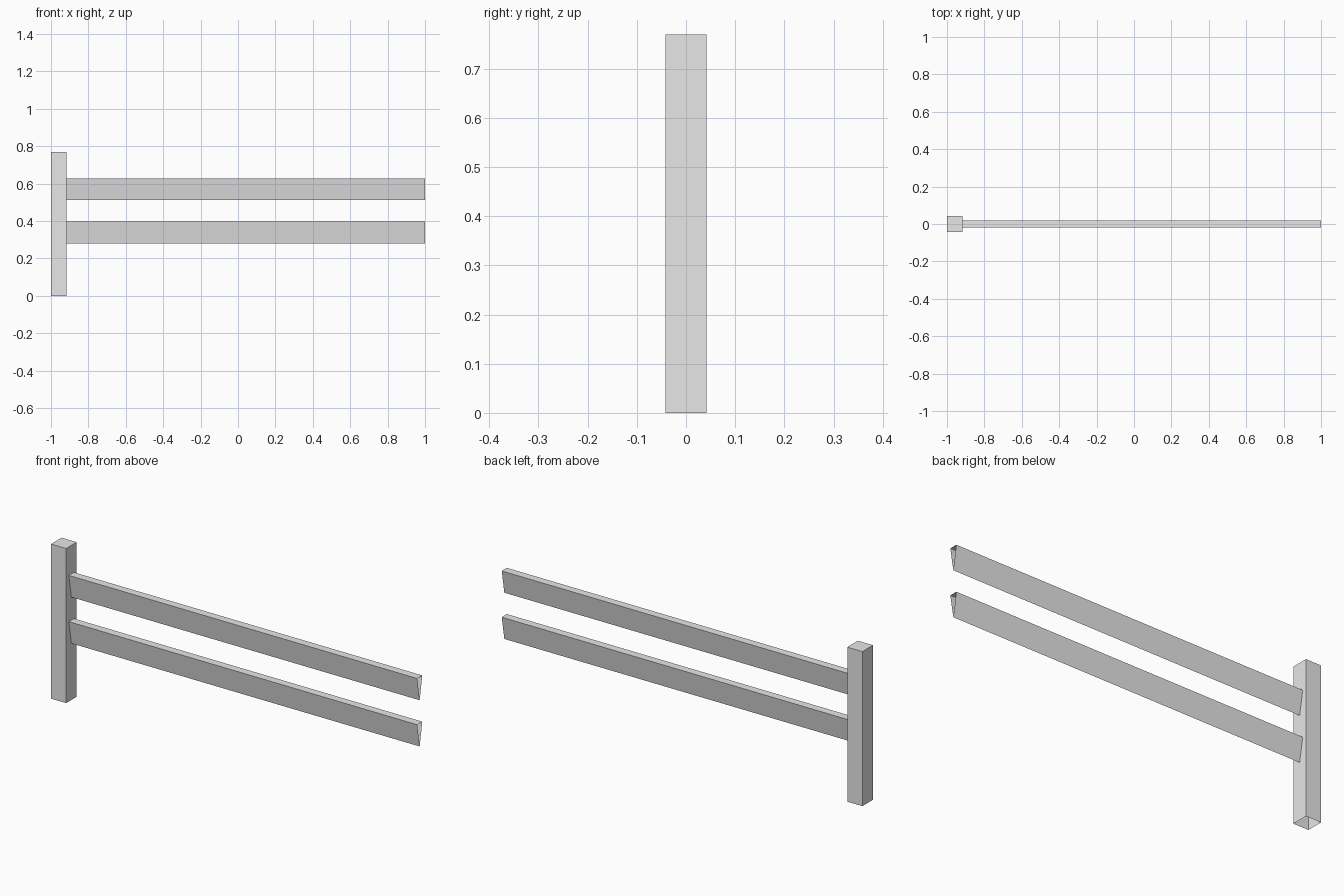
import bpy

# Remove the default cube
cube = bpy.data.objects.get("Cube")
if cube:
    bpy.data.objects.remove(cube, do_unlink=True)

# Single grey material
grey = bpy.data.materials.new("plain_grey")
grey.use_nodes = True
colour = (0.8, 0.8, 0.8, 1.0)
grey.diffuse_color = colour
grey.node_tree.nodes["Principled BSDF"].inputs["Base Color"].default_value = colour


def extrude_profile(name, start, end, caps):
    """Join two matching outlines with side faces; caps lists the closed ends."""
    n = len(start)
    faces = [(i, (i + 1) % n, n + (i + 1) % n, n + i) for i in range(n)]
    if "start" in caps:
        faces.append(tuple(reversed(range(n))))
    if "end" in caps:
        faces.append(tuple(range(n, 2 * n)))
    mesh = bpy.data.meshes.new(name)
    mesh.from_pydata(start + end, [], faces)
    mesh.materials.append(grey)
    obj = bpy.data.objects.new(name, mesh)
    bpy.context.collection.objects.link(obj)
    return obj


POST_LEFT, POST_RIGHT, RAIL_END = -1.0, -0.917, 1.0
POST_HEIGHT = 0.769
half = (POST_RIGHT - POST_LEFT) / 2

# Square post, open underneath
corners = [(POST_LEFT, -half), (POST_RIGHT, -half), (POST_RIGHT, half), (POST_LEFT, half)]
extrude_profile("post",
                [(x, y, 0) for x, y in corners],
                [(x, y, POST_HEIGHT) for x, y in corners],
                caps=["end"])

# Wedge rails: flat top, pointed bottom, open ends
RAIL_HALF, RAIL_HEIGHT = 0.02, 0.116
for name, top in (("lower_rail", 0.397), ("upper_rail", 0.627)):
    wedge = [(-RAIL_HALF, top), (0, top - RAIL_HEIGHT), (RAIL_HALF, top)]
    extrude_profile(name,
                    [(POST_RIGHT, y, z) for y, z in wedge],
                    [(RAIL_END, y, z) for y, z in wedge],
                    caps=[])
